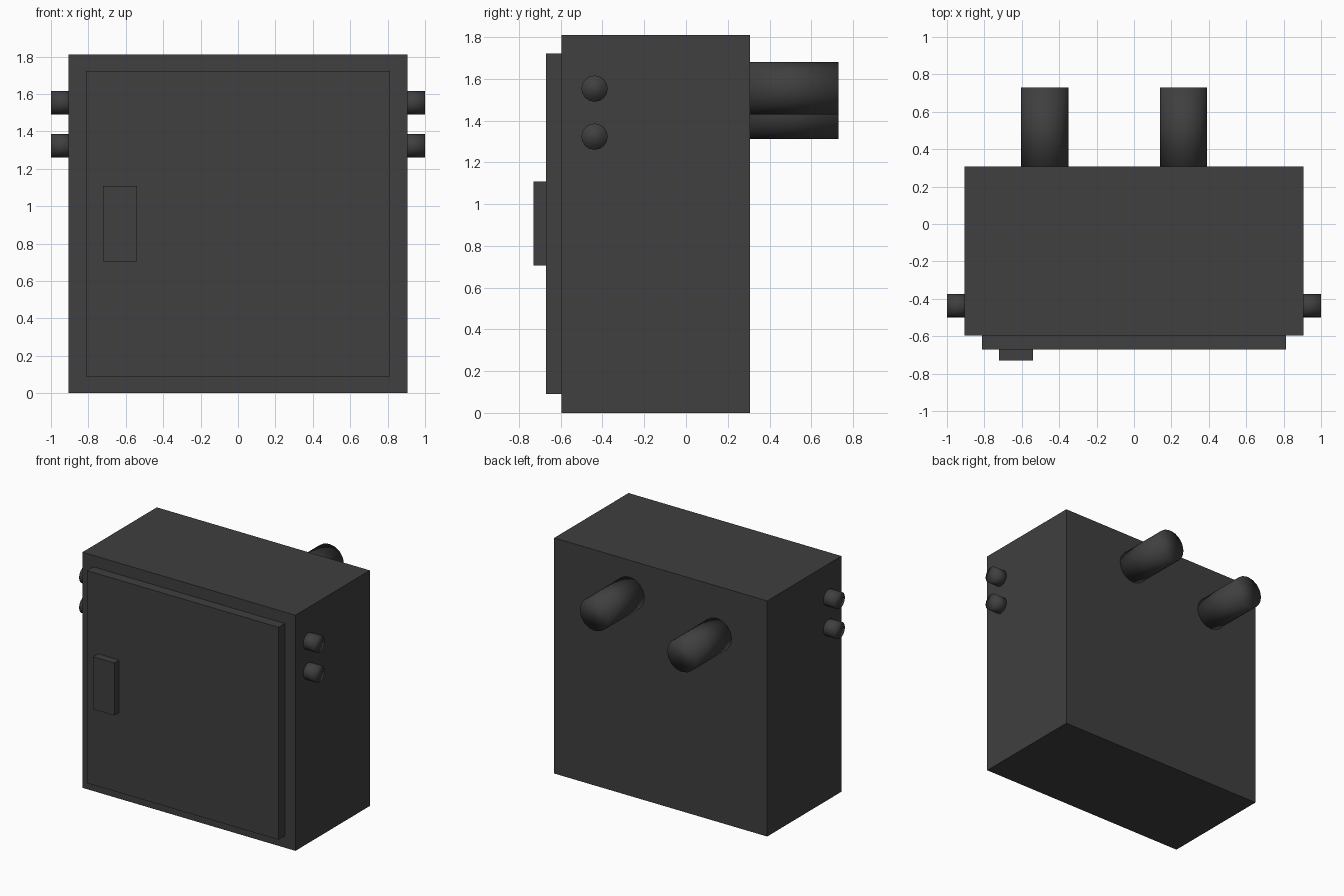
import bpy
from math import pi
from mathutils import Matrix

cube = bpy.data.objects.get("Cube")
if cube:
    bpy.data.objects.remove(cube, do_unlink=True)

# Single dark grey paint
grey = bpy.data.materials.new("dark_grey")
grey.use_nodes = True
colour = (0.05, 0.05, 0.05, 1)
grey.diffuse_color = colour
grey.node_tree.nodes["Principled BSDF"].inputs["Base Color"].default_value = colour


def finish(name):
    obj = bpy.context.object
    obj.name = name
    obj.data.materials.append(grey)
    return obj


def box(name, low, high):
    """Box between two opposite corners."""
    centre = [(a + b) / 2 for a, b in zip(low, high)]
    size = [b - a for a, b in zip(low, high)]
    bpy.ops.mesh.primitive_cube_add(size=1, location=centre)
    obj = finish(name)
    obj.data.transform(Matrix.Diagonal((*size, 1)))
    return obj


def pipe(name, centre, radius, length, axis):
    """Soft-shaded capped cylinder along x or y."""
    bpy.ops.mesh.primitive_cylinder_add(vertices=16, radius=radius, depth=length, location=centre)
    obj = finish(name)
    obj.data.transform(Matrix.Rotation(pi / 2, 4, "Y" if axis == "x" else "X"))
    obj.data.polygons.foreach_set("use_smooth", [True] * len(obj.data.polygons))
    return obj


# Cabinet, raised door and handle
box("cabinet_body", (-0.905, -0.595, 0), (0.905, 0.307, 1.81))
box("door", (-0.814, -0.671, 0.09), (0.814, -0.59, 1.722))
box("door_handle", (-0.721, -0.73, 0.705), (-0.54, -0.665, 1.108))

# Rear pipes at staggered heights
pipe("rear_pipe_left", (0.265, 0.5, 1.555), 0.126, 0.46, "y")
pipe("rear_pipe_right", (-0.477, 0.5, 1.437), 0.126, 0.46, "y")

# Pairs of short side stubs
for side, sign in (("left", 1), ("right", -1)):
    for level, z in (("upper", 1.553), ("lower", 1.323)):
        pipe(f"{level}_stub_{side}", (sign * 0.94, -0.438, z), 0.063, 0.12, "x")
